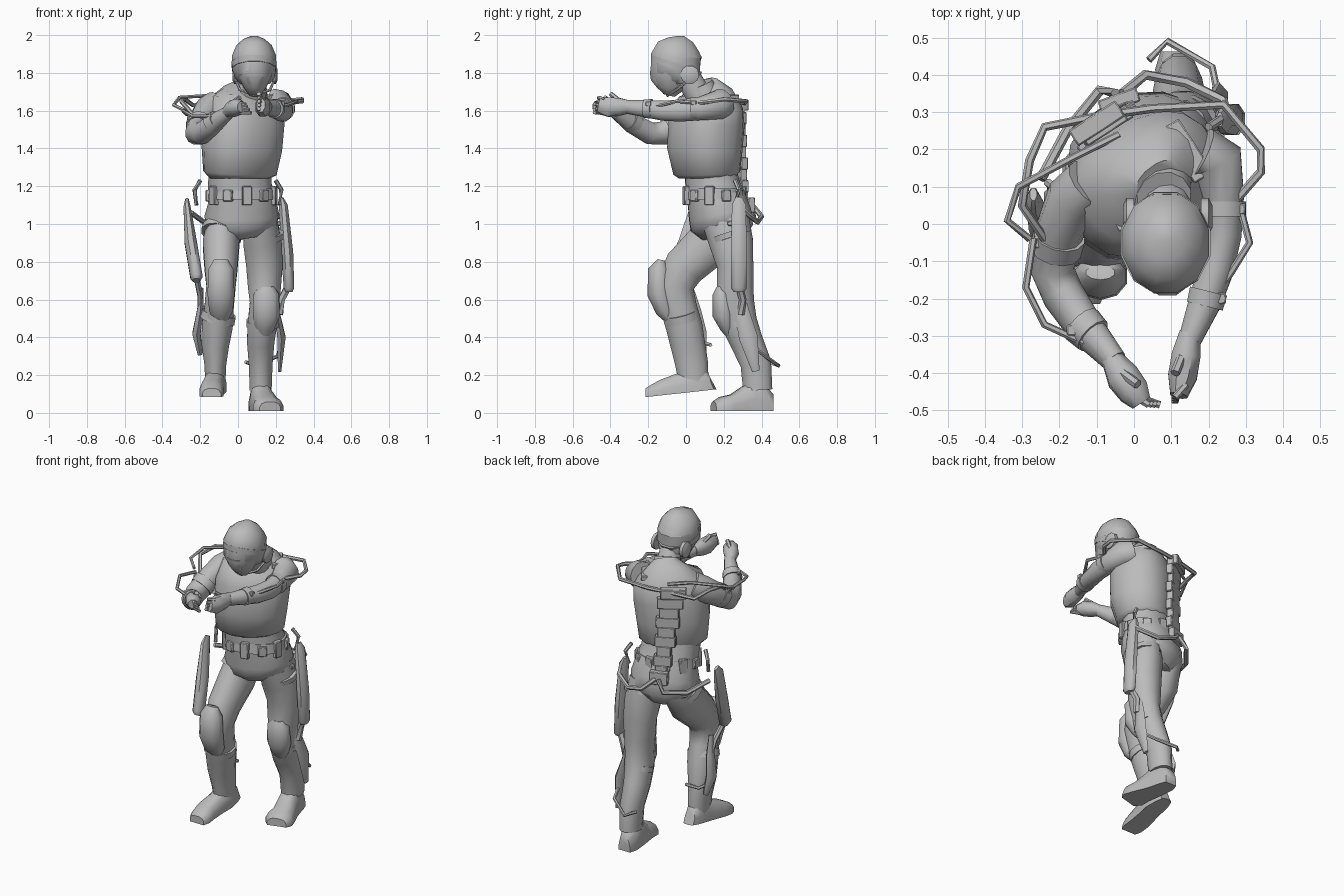
import bpy, bmesh, math
from mathutils import Vector

old = bpy.data.objects.get("Cube")
if old:
    bpy.data.objects.remove(old, do_unlink=True)

CM = 0.01  # all measures below are in hundredths of a unit
X, Z = Vector((1, 0, 0)), Vector((0, 0, 1))

grey = bpy.data.materials.new("plain grey")
grey.use_nodes = True
grey.diffuse_color = (0.5, 0.5, 0.5, 1)
grey.node_tree.nodes["Principled BSDF"].inputs["Base Color"].default_value = grey.diffuse_color


def finish(name, bm, angle=50):
    bmesh.ops.recalc_face_normals(bm, faces=bm.faces)
    mesh = bpy.data.meshes.new(name)
    bm.to_mesh(mesh)
    bm.free()
    mesh.materials.append(grey)
    obj = bpy.data.objects.new(name, mesh)
    bpy.context.collection.objects.link(obj)
    bpy.ops.object.select_all(action='DESELECT')
    obj.select_set(True)
    bpy.context.view_layer.objects.active = obj
    bpy.ops.object.shade_smooth_by_angle(angle=math.radians(angle))
    return obj


def heading(degrees):
    a = math.radians(degrees)
    return Vector((math.cos(a), math.sin(a), 0))


def sweep(name, stations, ref=X, sides=12, square=1.0, floor=None):
    """Skin rounded sections (x, y, z, half width, half depth) along a path."""
    bm = bmesh.new()
    pts = [Vector(s[:3]) for s in stations]
    rings = []
    for i, s in enumerate(stations):
        t = (pts[min(i + 1, len(pts) - 1)] - pts[max(i - 1, 0)]).normalized()
        side = (ref - t * ref.dot(t)).normalized()
        depth = t.cross(side)
        ring = []
        for k in range(sides):
            a = math.tau * (k + 0.5) / sides
            c, d = math.cos(a), math.sin(a)
            u = math.copysign(abs(c) ** square, c) * s[3]
            v = math.copysign(abs(d) ** square, d) * s[-1]
            p = pts[i] + side * u + depth * v
            if floor:
                p.z = max(p.z, floor(p.y))
            ring.append(bm.verts.new(p * CM))
        rings.append(ring)
    for a, b in zip(rings, rings[1:]):
        for k in range(sides):
            j = (k + 1) % sides
            bm.faces.new((a[k], a[j], b[j], b[k]))
    bm.faces.new(rings[0])
    bm.faces.new(rings[-1])
    return finish(name, bm)


def tube(name, path, radius=1.0):
    return sweep(name, [(*p, radius) for p in path], ref=Vector((.1, .2, 1)), sides=6)


def box(name, center, size, turn=0):
    bm = bmesh.new()
    bmesh.ops.create_cube(bm, size=CM)
    bmesh.ops.scale(bm, vec=size, verts=bm.verts)
    obj = finish(name, bm, 20)
    obj.location = Vector(center) * CM
    obj.rotation_euler.z = math.radians(turn)
    bev = obj.modifiers.new("bevel", 'BEVEL')
    bev.width, bev.segments = 0.004, 1
    return obj


def cuff(name, a, b, ra, rb):
    """Raised strap round a limb, with a buckle on its outer side."""
    sweep(name, [(*a, ra), (*b, rb)], sides=12)
    mid = (Vector(a) + Vector(b)) / 2
    out = 1 if mid.x > 0 else -1
    box(name + "_buckle", mid + Vector((out * ra * .7, 0, ra * .5)), (3, 3, 2.5))


# Torso: vest, shirt collar, waist and hips
chest_turn, hip_turn = heading(33), heading(20)
sweep("vest", [(1, 11, 124, 16, 13), (1, 11, 127, 20, 15.5), (2, 10, 140, 21.5, 18),
               (3, 11, 155, 22, 18), (4, 13, 164, 20, 15), (5, 13, 170, 13, 10),
               (7, 11, 174, 7, 6)], chest_turn, 16, .85)
sweep("neck", [(8, 8, 166, 7, 7), (9, 2, 176, 6.5, 7), (9, -2, 184, 6, 6)])
sweep("collar", [(7, 9, 169, 9, 8), (8, 7, 174, 7.5, 7.5)], chest_turn)
sweep("hips", [(1, 13, 128, 17, 13), (1, 14, 120, 17, 14), (2, 16, 113, 18, 15),
               (2, 18, 105, 20, 16), (2, 19, 98, 19, 16), (3, 19, 92, 9, 11)],
      hip_turn, 16, .9)
sweep("belt", [(2, 15, 119, 18, 14.5), (2, 15, 113, 18.5, 15)], hip_turn, 16, .9)
for k in range(11):
    a = math.tau * k / 11
    p = Vector((2, 15, 115)) + hip_turn * math.cos(a) * 18 + hip_turn.cross(Z) * math.sin(a) * 15
    box("belt_pouch", p, (3, 5, 6 + 4 * (k % 2)), 20 - math.degrees(a))

# Shoulder straps of the vest
for s in (-1, 1):
    p = Vector((4, 13, 167)) + chest_turn * s * 12
    box("vest_shoulder_strap", p, (6, 17, 3), 33)

# Head: face wedge, helmet shell, brim, ear cups and chin straps
sweep("face", [(9, -9, 168, 3, 3), (9, -8, 172, 6, 8), (9, -8, 178, 9, 11.5),
               (9, -7, 184, 10, 12)], sides=12)
sweep("helmet", [(9, 0, 175, 8.5, 8), (9, -1, 179, 11, 10), (8.5, -5, 184, 12, 14.5),
                 (8.5, -5, 189, 12, 14), (8.5, -4, 194, 9.7, 11.5),
                 (8.5, -3, 197.5, 6, 7), (8.5, -3, 199.5, 2, 2)], sides=12)
sweep("helmet_brim", [(8.5, -6, 182, 12, 13.8), (8.5, -5, 185, 12.4, 14.8)], sides=12)
sweep("nose_guard", [(9, -15, 181, 6, 4.5), (9, -15, 177, 5, 4), (9, -13, 172, 3, 2)], sides=8)
for s in (-1, 1):
    sweep("ear_cup", [(9 + s * 9, 2, 179, 5), (9 + s * 11, 2, 179, 5), (9 + s * 12, 2, 179, 3)], Z, 10)
    tube("chin_strap", [(9 + s * 10, 1, 176), (9 + s * 8, -5, 171), (9, -10, 168)], .8)

# Left arm, stretched forward
sweep("left_arm", [(18, 19, 164, 7, 8), (22, 17, 163, 7.5, 8), (24, 7, 161, 5.7, 6.3),
                   (24, -3, 160, 5, 6), (22, -12, 160, 5, 5.5), (19, -21, 161, 4.5, 4.7),
                   (15, -31, 162, 3.2, 3.7)])
sweep("left_hand", [(15, -29, 162, 3, 3.5), (14, -35, 162, 4.2, 5), (13, -41, 162, 4.2, 5.5),
                    (12, -46, 163, 2.5, 4)], sides=8)
# Right arm, bent across the chest
sweep("right_arm", [(-12, 11, 163, 7, 8), (-16, 7, 160, 7.5, 8), (-20, -2, 154, 6.5, 7),
                    (-22, -12, 148, 6, 6.5), (-19, -19, 148, 5.7, 6), (-13, -28, 153, 5, 5.5),
                    (-5, -37, 159, 3.3, 3.6)])
sweep("right_hand", [(-6, -36, 159, 3, 3), (-3, -41, 161, 4.7, 4.5), (0, -45, 162, 4.5, 4.5),
                     (2, -48, 162, 3, 3)], sides=8)
for k in range(4):
    tube("left_finger", [(11 + k, -43, 160 + 2 * k), (11, -48 + k / 2, 161 + 2 * k)], 1)
    tube("right_finger", [(0, -46, 159 + 1.5 * k), (7 - k, -48.5, 159 + 1.5 * k)], 1)
tube("left_thumb", [(13, -35, 165), (11, -40, 169)], 1.3)
tube("right_thumb", [(-3, -40, 164), (1, -43, 167)], 1.3)
cuff("left_upper_cuff", (24, 6, 161), (24, 2, 161), 6.3, 6.2)
cuff("left_lower_cuff", (20, -18, 161), (19, -22, 161), 5.3, 5.1)
cuff("right_upper_cuff", (-20, -3, 154), (-21, -7, 151), 7.1, 7)
cuff("right_lower_cuff", (-14, -27, 153), (-11, -30, 155), 5.8, 5.3)

# Legs: left one trails, right one steps forward
sweep("left_leg", [(12, 21, 102, 9, 13), (13, 24, 90, 10.5, 12), (14, 26, 78, 10, 10),
                   (14, 26, 66, 9, 10), (14, 26, 58, 8, 10.5), (13, 28, 48, 8, 10),
                   (12, 32, 38, 7.5, 9), (12, 37, 26, 6.5, 8.5), (12, 38, 12, 6, 8)])
sweep("right_leg", [(-7, 18, 102, 9, 13), (-9, 12, 89, 10, 13), (-9, -1, 77, 9, 11.5),
                    (-9, -6, 67, 8, 10.5), (-10, -4, 56, 8, 10), (-11, -1, 46, 8.5, 10),
                    (-12, 1, 36, 7.5, 9.5), (-12, 3, 26, 6, 9), (-12, 4, 16, 5.5, 8)])
sweep("left_boot", [(11, 46.3, 1, 4, 9), (11, 42, 1, 5.5, 14), (12, 36, 1, 6, 18),
                    (13, 31, 1, 6.5, 14), (15, 24, 1, 7.5, 9), (16, 18, 1, 8.5, 7.5),
                    (17, 14.5, 1, 6, 5)], square=.75, floor=lambda y: 1)
sweep("right_boot", [(-12, 14, 13, 3.5, 9), (-12, 10, 12, 5, 13), (-12, 3, 11.5, 6, 13),
                     (-13, -4, 11, 6, 10), (-14, -12, 10, 6.5, 8), (-14, -18, 9, 6.5, 6),
                     (-14, -21.5, 9, 5, 4)], square=.75, floor=lambda y: 8.5 + .11 * (y + 20))

# Knee pads
sweep("left_knee_pad", [(15, 18, 67, 4, 2), (15, 19, 63, 7, 5), (15, 20, 52, 7.5, 6),
                        (14, 22, 45, 5.5, 4), (14, 23, 41, 3, 2)], sides=10)
sweep("right_knee_pad", [(-9, -13, 81, 4, 2), (-9, -14, 76, 7, 6), (-9, -14, 63, 7.5, 6.5),
                         (-9, -11, 54, 6.5, 5), (-9, -8, 48, 3, 2)], sides=10)
cuff("left_calf_strap", (13, 28, 49), (13, 29, 46), 8.7, 8.7)
cuff("right_calf_strap", (-10, -3, 53), (-11, -2, 49), 9.3, 9.6)
cuff("left_thigh_strap", (13, 23, 96), (13, 24, 93), 11.6, 11.6)
cuff("right_thigh_strap", (-8, 14, 97), (-9, 12, 94), 11, 11)

# Long thigh capsules and flat calf boards
sweep("left_thigh_capsule", [(23, 28, 114, 1, 2), (24, 28, 110, 2.5, 4), (26, 28, 85, 3.5, 4.5),
                             (27, 28, 66, 3, 4.5), (27, 28, 64, 2, 3)], sides=8)
sweep("right_thigh_capsule", [(-27, 8, 113, 1, 2), (-27, 6, 109, 2, 4), (-25, 0, 90, 3.5, 4.5),
                              (-22, -8, 72, 3.5, 4.5), (-22, -9, 70, 2, 3)], sides=8)
sweep("left_calf_board", [(21, 28, 66, 1, 2), (21, 30, 52, 1.5, 4), (23, 33, 40, 2.5, 5),
                          (22, 37, 22, 1, 2)], sides=6)
sweep("right_calf_board", [(-19, 2, 66, 1, 2), (-20, 4, 54, 2, 4), (-22, 6, 42, 2.5, 5),
                           (-20, 9, 31, 1.5, 2)], sides=6)
tube("left_heel_link", [(23, 32, 38), (21, 42, 30), (9, 49, 25), (4, 44, 27)])
tube("right_heel_link", [(-22, 6, 38), (-18, 13, 36), (-9, 13, 36)])
tube("left_knee_link", [(27, 28, 68), (23, 30, 60), (22, 29, 52)], 2)
tube("right_knee_link", [(-22, -7, 72), (-20, 0, 62), (-20, 4, 54)], 1.6)

# Support frame: tapering spine of blocks, hubs, shoulder and hip rods
for k in range(9):
    f = k / 8
    box("spine_block", (-8 + 4 * f, 26 + 4 * f, 162 - 48 * f),
        (13 - 6 * f + 3 * (k % 2), 4, 6.5), 33 - 13 * f)
box("shoulder_hub", (-10, 27, 163), (15, 5, 6), 33)
box("hip_hub", (-4, 33, 110), (11, 4, 8), 20)
tube("left_shoulder_rod", [(-9, 29, 164), (5, 31, 164), (24, 32, 165), (34, 20, 166),
                           (34, 14, 165), (27, 6, 164)], 1.2)
tube("right_shoulder_rod", [(-9, 29, 164), (-24, 26, 163), (-28, 17, 166),
                            (-30, 5, 165), (-24, -4, 158)], 1.2)
tube("right_outer_rod", [(-4, 24, 166), (-16, 18, 168), (-31, 10, 167), (-34, 1, 163),
                         (-28, -4, 160)])
tube("left_arm_rod", [(28, 6, 164), (31, -5, 165), (26, -13, 163), (21, -20, 162)])
tube("right_arm_rod", [(-27, -4, 158), (-29, -17, 160), (-24, -27, 157), (-13, -32, 157)])
tube("left_hip_rod", [(-3, 35, 110), (3, 40, 104), (14, 38, 101), (24, 33, 105), (25, 28, 110)], 1.4)
tube("right_hip_rod", [(-5, 35, 110), (-9, 36, 103), (-18, 25, 101), (-25, 12, 106)], 1.4)
for s, x, y in ((1, 20, 26), (-1, -20, 9)):
    tube("hip_bracket", [(x, y, 123), (x + s * 3, y + 2, 118), (x + s * 2, y, 110)], 1.2)
